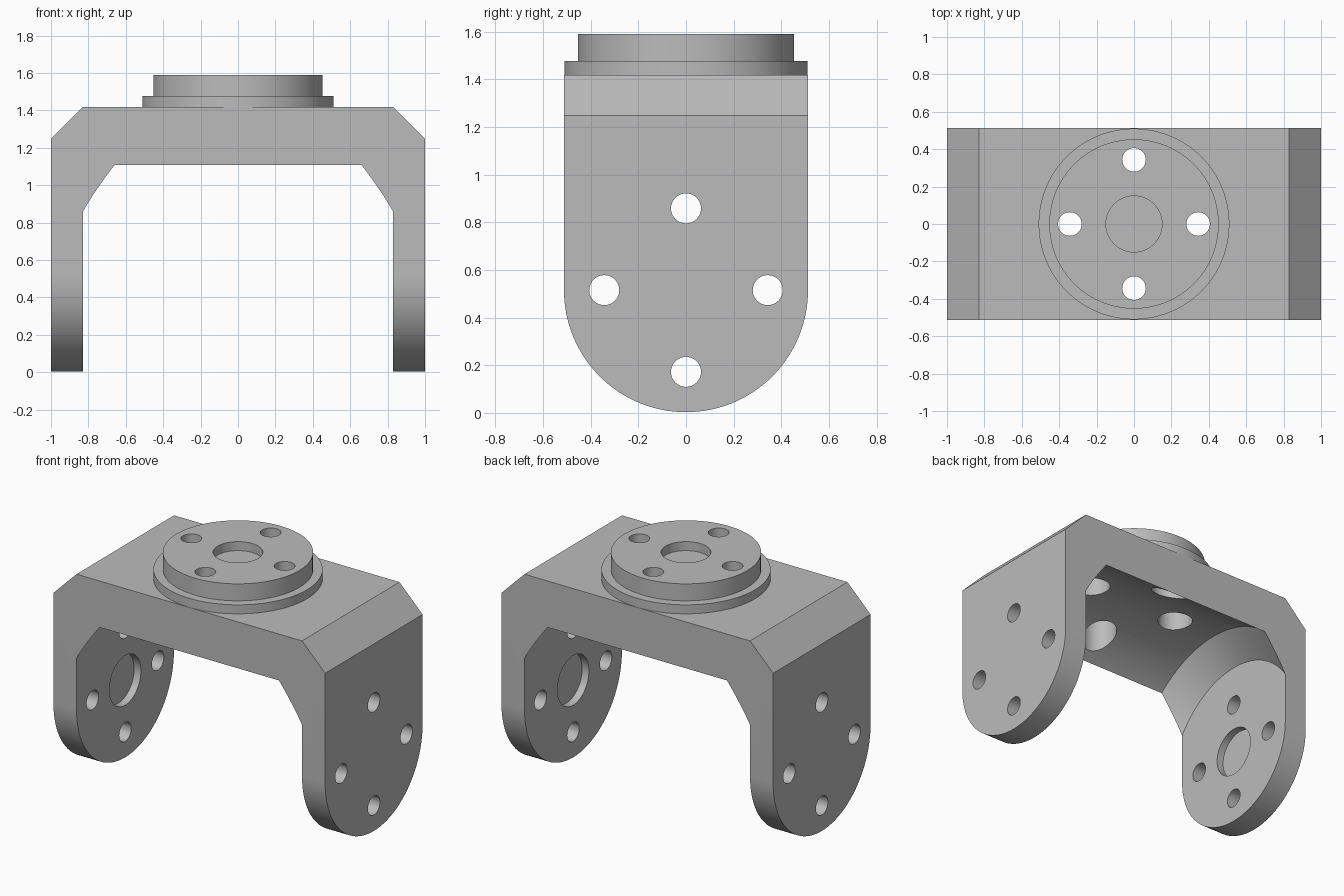
import bpy, bmesh, math
from mathutils import Matrix, Vector

if "Cube" in bpy.data.objects:
    bpy.data.objects.remove(bpy.data.objects["Cube"], do_unlink=True)

HALF_Y, AXIS_Z, TOP_Z = 0.512, 0.515, 1.417
ARM, BOLT_R, HOLE_R = 0.17, 0.343, 0.063

metal = bpy.data.materials.new("grey metal")
metal.use_nodes = True
GREY = (0.5, 0.5, 0.5, 1)
metal.diffuse_color = GREY
metal.node_tree.nodes["Principled BSDF"].inputs["Base Color"].default_value = GREY


def make_object(name, bm):
    bmesh.ops.recalc_face_normals(bm, faces=bm.faces)
    mesh = bpy.data.meshes.new(name)
    bm.to_mesh(mesh)
    bm.free()
    mesh.materials.append(metal)
    obj = bpy.data.objects.new(name, mesh)
    bpy.context.collection.objects.link(obj)
    return obj


def turned(name, profile, centre=(0, 0, 0), along_x=False, sides=64):
    """Solid of revolution from (height, radius) points."""
    bm = bmesh.new()
    rings = []
    for h, r in profile:
        angles = [2 * math.pi * i / sides for i in range(sides)]
        rings.append([bm.verts.new((r * math.cos(a), r * math.sin(a), h)) for a in angles])
    for low, high in zip(rings, rings[1:]):
        for i in range(sides):
            j = (i + 1) % sides
            bm.faces.new((low[i], low[j], high[j], high[i]))
    bm.faces.new(rings[0])
    bm.faces.new(rings[-1])
    matrix = Matrix.Translation(centre)
    if along_x:
        matrix = matrix @ Matrix.Rotation(math.pi / 2, 4, "Y")
    bmesh.ops.transform(bm, matrix=matrix, verts=bm.verts)
    return make_object(name, bm)


def combine(target, tool, operation="DIFFERENCE"):
    mod = target.modifiers.new(operation, "BOOLEAN")
    mod.operation, mod.solver, mod.object = operation, "EXACT", tool
    bpy.context.view_layer.objects.active = target
    bpy.ops.object.modifier_apply(modifier=mod.name)
    bpy.data.objects.remove(tool, do_unlink=True)


# Body: round-bottomed outline drawn from one side to the other
bm = bmesh.new()
outline = [(HALF_Y, TOP_Z), (-HALF_Y, TOP_Z)]
for i in range(65):
    a = math.pi + math.pi * i / 64
    outline.append((HALF_Y * math.cos(a), AXIS_Z + HALF_Y * math.sin(a)))
base = bm.faces.new([bm.verts.new((-1, y, z)) for y, z in outline])
extruded = bmesh.ops.extrude_face_region(bm, geom=[base])["geom"]
bmesh.ops.translate(bm, vec=Vector((2, 0, 0)),
                    verts=[v for v in extruded if isinstance(v, bmesh.types.BMVert)])
# Chamfered shoulders
shoulders = [e for e in bm.edges
             if all(v.co.z > TOP_Z - 0.01 for v in e.verts)
             and abs(e.verts[0].co.x - e.verts[1].co.x) < 0.01]
bmesh.ops.bevel(bm, geom=shoulders, offset=ARM, segments=1, affect="EDGES")
bracket = make_object("yoke_bracket", bm)

# Stepped round flange on top
flange = turned("flange", [(1.38, 0.51), (1.477, 0.51), (1.477, 0.453), (1.59, 0.453)], sides=96)
combine(bracket, flange, "UNION")

# Turned cavity between the arms, with coned ends
inner = 1 - ARM
cavity = turned("cavity", [(-inner, 0.616), (-0.66, 0.784), (0.66, 0.784), (inner, 0.616)],
                (0, 0, AXIS_Z), True, 128)
combine(bracket, cavity)

# Bolt holes and counterbores in the flange, bolt holes through both arms
for k in range(4):
    u = BOLT_R * round(math.cos(k * math.pi / 2))
    v = BOLT_R * round(math.sin(k * math.pi / 2))
    combine(bracket, turned("flange_hole", [(1, HOLE_R), (1.8, HOLE_R)], (u, v, 0), sides=32))
    combine(bracket, turned("counterbore", [(1, 0.11), (1.42, 0.11)], (u, v, 0), sides=48))
    combine(bracket, turned("arm_hole", [(-1.2, HOLE_R), (1.2, HOLE_R)],
                            (0, u, AXIS_Z + v), True, 32))

# Shallow centre recesses: flange top and inner arm faces
combine(bracket, turned("flange_recess", [(1.53, 0.15), (1.7, 0.15)]))
recess = inner + 0.05
combine(bracket, turned("arm_recess", [(-recess, 0.165), (recess, 0.165)],
                        (0, 0, AXIS_Z), True))

bpy.ops.object.select_all(action="DESELECT")
bracket.select_set(True)
bpy.context.view_layer.objects.active = bracket
bpy.ops.object.shade_smooth_by_angle(angle=math.radians(25))
